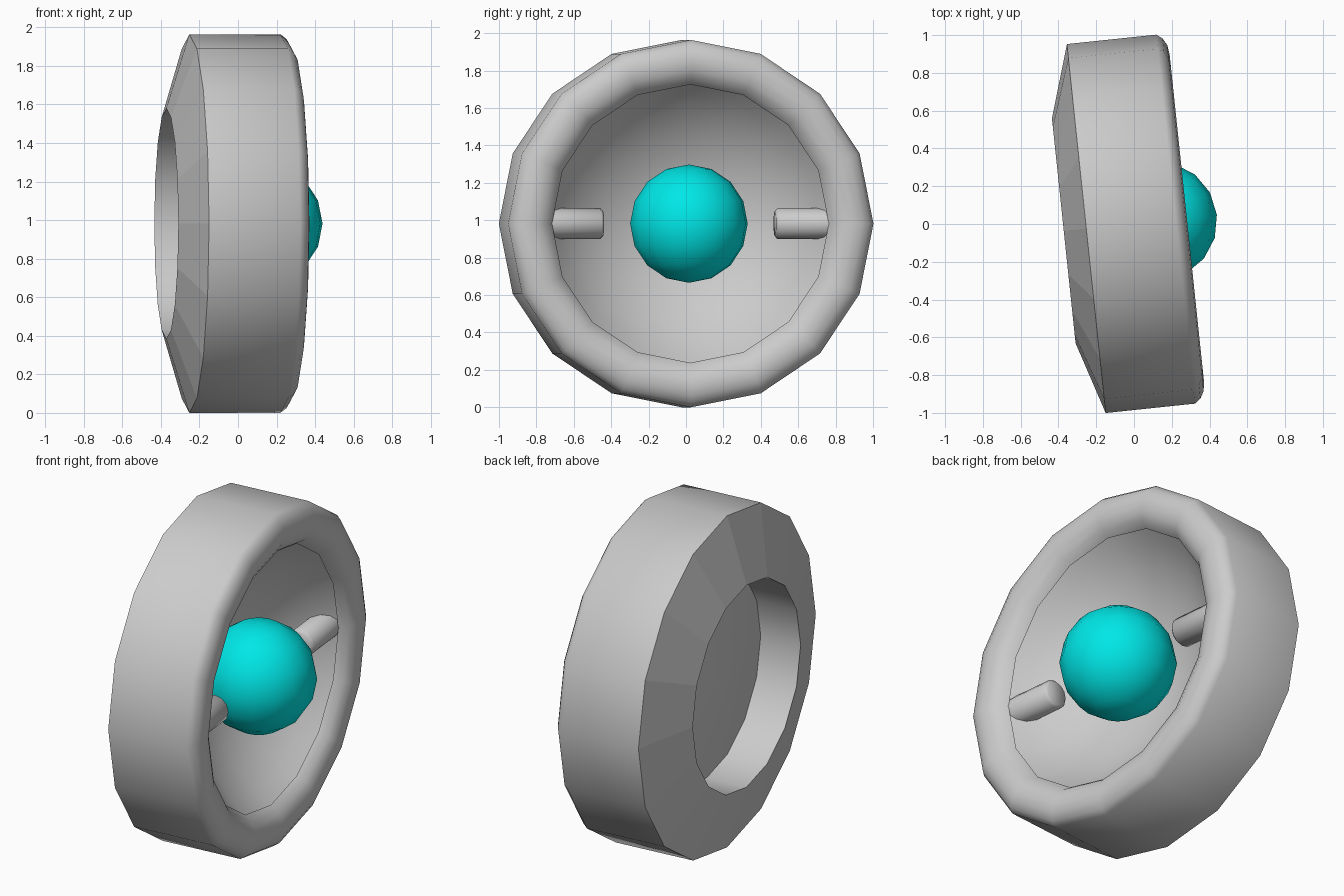
import bpy, bmesh, math
from mathutils import Matrix

if "Cube" in bpy.data.objects:
    bpy.data.objects.remove(bpy.data.objects["Cube"])

# Shared frame: local x is the ring axis, turned 6 degrees about z
FRAME = Matrix.Translation((-0.2525, -0.024, 0.982)) @ Matrix.Rotation(math.radians(6), 4, 'Z')
SIDES = 16

def finish(name, bm, angle=40):
    bmesh.ops.recalc_face_normals(bm, faces=bm.faces[:])
    me = bpy.data.meshes.new(name)
    bm.to_mesh(me)
    bm.free()
    ob = bpy.data.objects.new(name, me)
    bpy.context.collection.objects.link(ob)
    ob.matrix_world = FRAME
    bpy.ops.object.select_all(action='DESELECT')
    ob.select_set(True)
    bpy.context.view_layer.objects.active = ob
    bpy.ops.object.shade_smooth_by_angle(angle=math.radians(angle))
    return ob

def lathe(name, profile, angle):
    """Spin (axial, radius) points about local x."""
    bm = bmesh.new()
    vs = [bm.verts.new((u, 0, r)) for u, r in profile]
    es = [bm.edges.new(p) for p in zip(vs, vs[1:])]
    bmesh.ops.spin(bm, geom=vs + es, cent=(0, 0, 0), axis=(1, 0, 0),
                   angle=math.tau, steps=SIDES, use_duplicate=False)
    bmesh.ops.remove_doubles(bm, verts=bm.verts[:], dist=1e-4)
    return finish(name, bm, angle)

# Front bowl is a spherical cap behind the rolled lip
BOWL_R, BOWL_BOTTOM = 0.93, 0.05
bowl = [(BOWL_BOTTOM + BOWL_R - math.sqrt(BOWL_R ** 2 - r * r), r)
        for r in (0.77, 0.70, 0.60, 0.48, 0.34, 0.18, 0)]

# Housing: shallow domed back recess, faceted cone, rounded rim, lip and bowl
housing = lathe("housing", [
    (0.04, 0), (0.055, 0.25), (0.125, 0.598), (-0.12, 0.598), (0, 0.982), (0.475, 0.982),
    (0.507, 0.958), (0.528, 0.92), (0.535, 0.87), (0.525, 0.82), (0.50, 0.775),
    (0.455, 0.744)] + bowl, 50)
for p in housing.data.polygons:          # cone facets stay flat
    if -0.1 < p.center.x < -0.02:
        p.use_smooth = False

# Ball in the middle of the bowl
bm = bmesh.new()
bmesh.ops.create_uvsphere(bm, u_segments=16, v_segments=8, radius=0.316,
                          matrix=Matrix.Translation((0.379, 0, 0)))
ball = finish("centre_ball", bm, 60)
mat = bpy.data.materials.new("cyan")
mat.diffuse_color = (0, 0.8, 0.8, 1)
mat.use_nodes = True
mat.node_tree.nodes["Principled BSDF"].inputs["Base Color"].default_value = mat.diffuse_color
ball.data.materials.append(mat)

# Two side pegs pointing from the bowl wall to the ball
for side, label in ((-1, "left"), (1, "right")):
    bm = bmesh.new()
    bmesh.ops.create_cone(bm, cap_ends=True, segments=12, radius1=0.083, radius2=0.083, depth=0.35,
                          matrix=Matrix.Translation((0.375, side * 0.637, 0)) @ Matrix.Rotation(math.pi / 2, 4, 'X'))
    tip = [e for e in bm.edges if all(abs(v.co.y) < 0.5 for v in e.verts)]
    bmesh.ops.bevel(bm, geom=tip, offset=0.015, segments=1, affect='EDGES')
    finish("peg_" + label, bm, 50)
